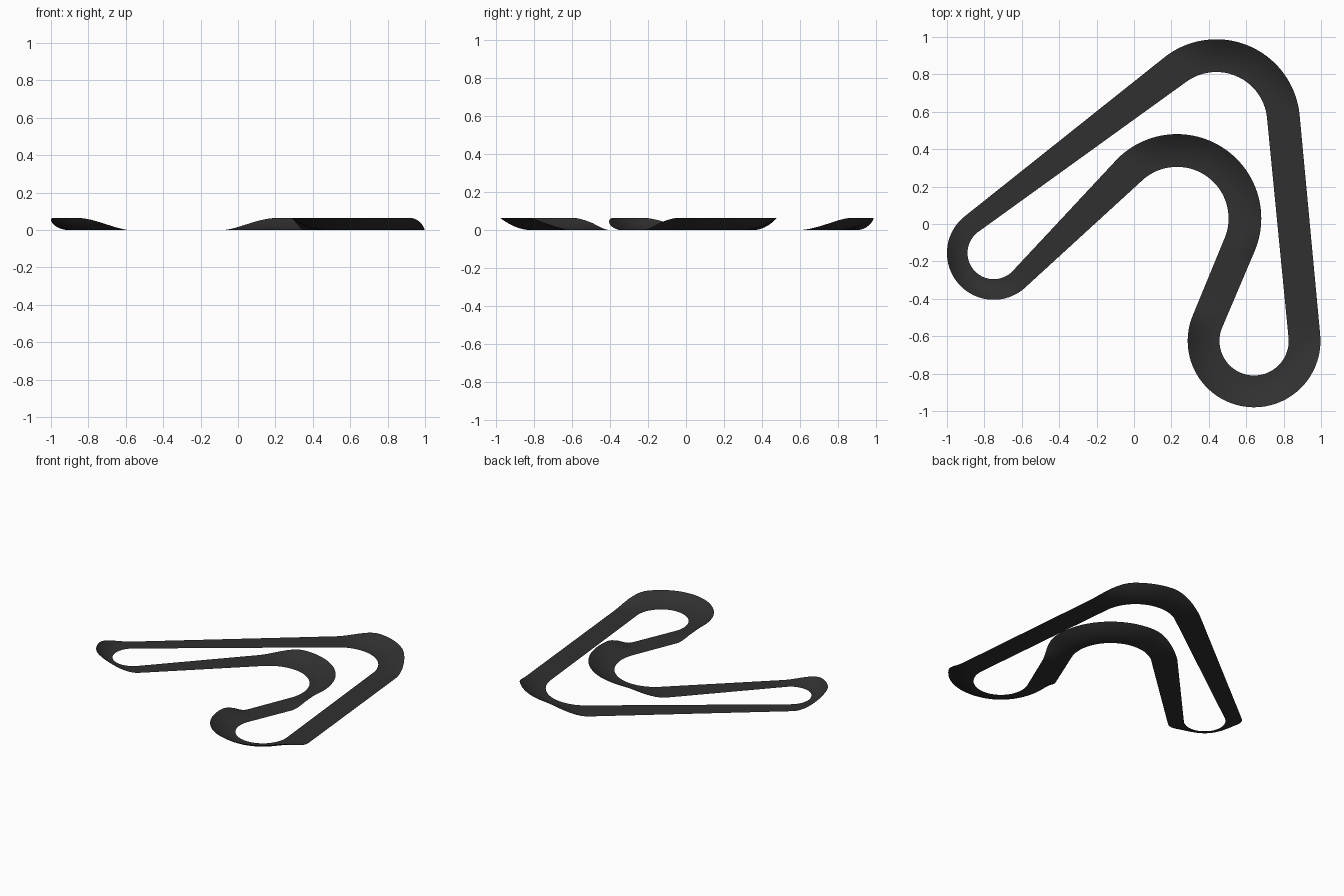
import bpy
import bmesh
import math
from mathutils import Vector

cube = bpy.data.objects.get("Cube")
if cube:
    bpy.data.objects.remove(cube, do_unlink=True)

BANK_HEIGHT = 0.065
ACROSS = 10  # strips across the road


class Corner:
    """A banked bend; turn is +1 clockwise, -1 anticlockwise.
    entry and leave hold (ramp length outside the bend, ramp length inside)."""

    def __init__(self, centre, radius, width, turn, entry, leave):
        self.centre, self.k = Vector(centre), radius * turn
        self.radius, self.width, self.turn = radius, width, turn
        self.entry, self.leave = entry, leave

    def bank(self, s):
        up = ease((s + self.entry[0]) / sum(self.entry))
        down = ease((self.length - s + self.leave[0]) / sum(self.leave))
        return BANK_HEIGHT * up * down


def ease(t):
    t = min(max(t, 0), 1)
    return t * t * (3 - 2 * t)


def heading(angle):
    return Vector((math.cos(angle), math.sin(angle)))


# Bends in driving order
long_ramp, short_ramp = (0, 0.27), (0.1, 0.09)
corners = [
    Corner((0.642, -0.625), 0.27, 0.17, 1, (0, 0.21), short_ramp),
    Corner((0.23, 0.03), 0.363, 0.175, -1, short_ramp, long_ramp),
    Corner((-0.75, -0.155), 0.195, 0.11, 1, (0, 0.24), (0, 0.24)),
    Corner((0.44, 0.54), 0.36, 0.175, 1, long_ramp, long_ramp),
]
pairs = list(zip(corners, corners[1:] + corners[:1]))

# Tangent straights between the bends
for a, b in pairs:
    gap = b.centre - a.centre
    lean = math.asin((b.k - a.k) / gap.length)
    a.out_angle = b.in_angle = math.atan2(gap.y, gap.x) + math.pi / 2 + lean
for c in corners:
    c.sweep = ((c.in_angle - c.out_angle) * c.turn) % math.tau
    c.length = c.radius * c.sweep

# Cross-sections: position, left direction, width, left bank, right bank
sections = []


def add_section(pos, normal, width, banks):
    left = sum(h for turn, h in banks if turn > 0)
    right = sum(h for turn, h in banks if turn < 0)
    sections.append((pos, normal, width, left, right))


for a, b in pairs:
    steps = 56
    for i in range(steps):
        t = i / steps
        n = heading(a.in_angle - a.turn * a.sweep * t)
        add_section(a.centre + n * a.k, n, a.width, [(a.turn, a.bank(a.length * t))])
    n = heading(a.out_angle)
    start, end = a.centre + n * a.k, b.centre + n * b.k
    run = (end - start).length
    steps = 24
    for i in range(steps):
        t = i / steps
        banks = [(a.turn, a.bank(a.length + run * t)),
                 (b.turn, b.bank(-run * (1 - t)))]
        add_section(start.lerp(end, t), n, a.width + (b.width - a.width) * t, banks)

# Road surface, dished up towards the outside of each bend
bm = bmesh.new()
rows = []
for pos, n, width, left, right in sections:
    row = []
    for j in range(ACROSS + 1):
        t = j / ACROSS
        p = pos + n * width * (t - 0.5)
        row.append(bm.verts.new((p.x, p.y, left * t ** 2 + right * (1 - t) ** 2)))
    rows.append(row)
for r, q in zip(rows, rows[1:] + rows[:1]):
    for j in range(ACROSS):
        bm.faces.new((r[j], q[j], q[j + 1], r[j + 1])).smooth = True

mesh = bpy.data.meshes.new("track_surface")
bm.to_mesh(mesh)
bm.free()
track = bpy.data.objects.new("track_surface", mesh)
bpy.context.collection.objects.link(track)

# Asphalt colour
asphalt = bpy.data.materials.new("dark_asphalt")
asphalt.use_nodes = True
colour = (0.03, 0.03, 0.03, 1)
asphalt.diffuse_color = colour
asphalt.node_tree.nodes["Principled BSDF"].inputs["Base Color"].default_value = colour
mesh.materials.append(asphalt)
